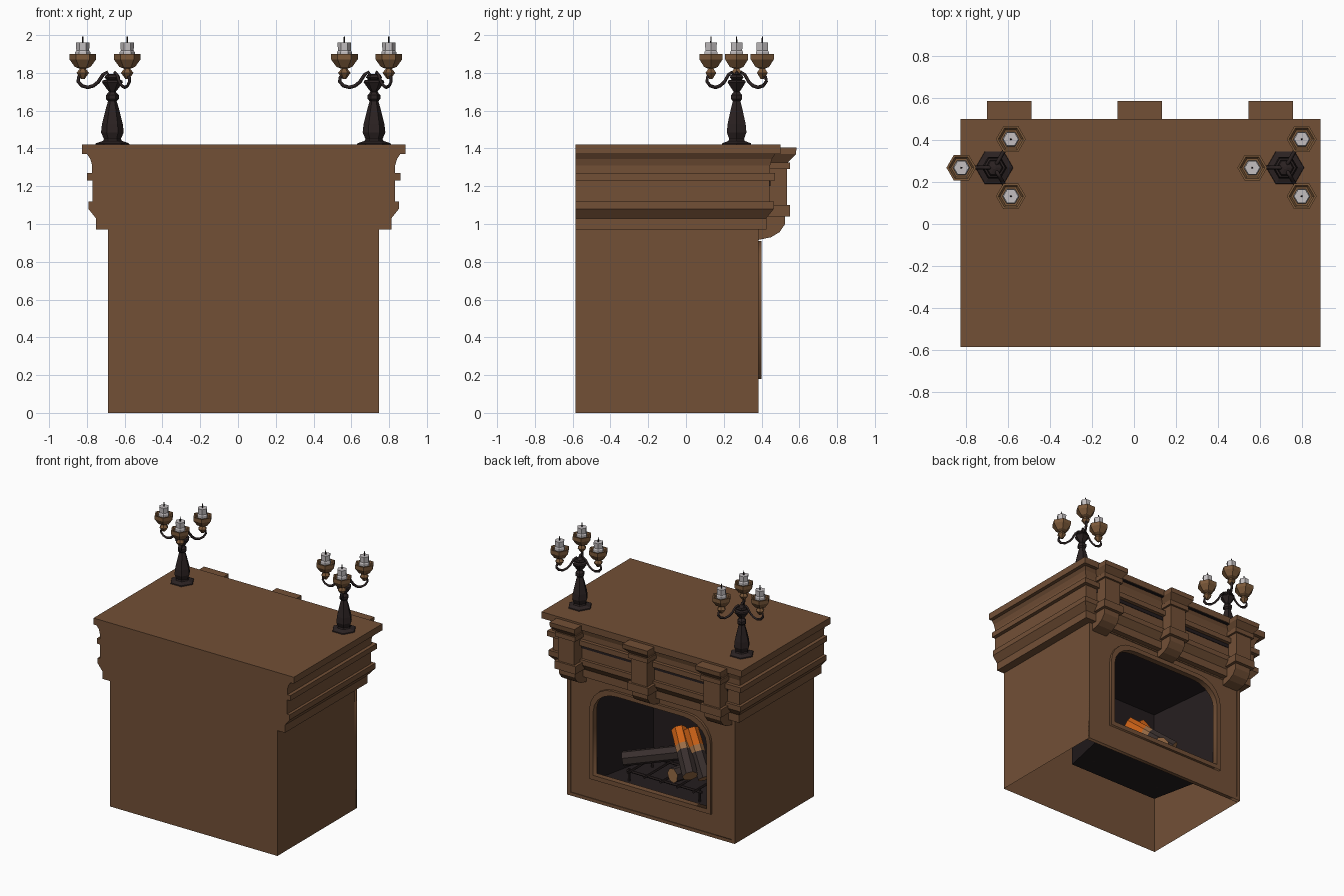
import bpy, bmesh, math
from mathutils import Vector, Matrix

if "Cube" in bpy.data.objects:
    bpy.data.objects.remove(bpy.data.objects["Cube"])

CX = 0.03                      # the chimney piece is slightly off centre
HX, YB, YF = 0.717, -0.585, 0.385


def mat(name, r, g, b):
    m = bpy.data.materials.new(name)
    m.diffuse_color = (r, g, b, 1)
    m.use_nodes = True
    m.node_tree.nodes["Principled BSDF"].inputs["Base Color"].default_value = m.diffuse_color
    return m


WOOD = mat("brown wood", 0.17, 0.08, 0.037)
SOOT = mat("soot black", 0.017, 0.012, 0.013)
IRON = mat("dark iron", 0.024, 0.016, 0.016)
BRASS = mat("old brass", 0.2, 0.1, 0.042)
WAX = mat("white wax", 0.55, 0.52, 0.53)
BARK = mat("charred bark", 0.04, 0.028, 0.026)
CUT = mat("cut timber", 0.32, 0.15, 0.06)
EMBER = mat("ember orange", 0.6, 0.12, 0.008)


def finish(name, bm, mats):
    bmesh.ops.recalc_face_normals(bm, faces=bm.faces)
    me = bpy.data.meshes.new(name)
    bm.to_mesh(me)
    bm.free()
    for m in mats:
        me.materials.append(m)
    ob = bpy.data.objects.new(name, me)
    bpy.context.collection.objects.link(ob)
    return ob


def loft(name, loops, mats, seg_mats=None, caps=(True, True), M=None):
    """Skin a list of equal-length closed loops; seg_mats gives bottom cap, segments, top cap."""
    bm = bmesh.new()
    vs = [[bm.verts.new(M @ Vector(p) if M else p) for p in lp] for lp in loops]
    n = len(loops[0])
    sm = seg_mats or [0] * (len(loops) + 1)
    if caps[0]:
        bm.faces.new(vs[0]).material_index = sm[0]
    for k in range(len(vs) - 1):
        for i in range(n):
            j = (i + 1) % n
            bm.faces.new((vs[k][i], vs[k][j], vs[k + 1][j], vs[k + 1][i])).material_index = sm[k + 1]
    if caps[1]:
        bm.faces.new(vs[-1]).material_index = sm[-1]
    return finish(name, bm, mats)


def lathe(name, prof, mats, sides=6, seg_mats=None, M=None):
    loops = [[(r * math.cos(2 * math.pi * i / sides), r * math.sin(2 * math.pi * i / sides), z)
              for i in range(sides)] for r, z in prof]
    return loft(name, loops, mats, seg_mats, M=M)


def stack(name, cx, yb, rows, mat_, caps=(True, True)):
    """Rectangular rings (half width, front y, z) sharing one flat rear plane."""
    return loft(name, [[(cx - w, yb, z), (cx + w, yb, z), (cx + w, y, z), (cx - w, y, z)]
                       for w, y, z in rows], [mat_], caps=caps)


def box(name, x0, x1, y0, y1, z0, z1, m):
    return stack(name, (x0 + x1) / 2, y0, [((x1 - x0) / 2, y1, z0), ((x1 - x0) / 2, y1, z1)], m)


def between(a, b):
    a, b = Vector(a), Vector(b)
    return Matrix.Translation(a) @ (b - a).to_track_quat('Z', 'Y').to_matrix().to_4x4(), (b - a).length


def rod(name, a, b, r, m, sides=6):
    M, L = between(a, b)
    return lathe(name, [(r, 0), (r, L)], [m], sides, M=M)


def curve_mesh(name, splines, m, cyclic, **props):
    """Convert polyline splines to a mesh (filled plate or round tube)."""
    cu = bpy.data.curves.new(name, 'CURVE')
    for k, v in props.items():
        setattr(cu, k, v)
    for pts in splines:
        s = cu.splines.new('POLY')
        s.points.add(len(pts) - 1)
        for p, c in zip(s.points, pts):
            p.co = (*c, 1)
        s.use_cyclic_u = cyclic
    tmp = bpy.data.objects.new(name, cu)
    bpy.context.collection.objects.link(tmp)
    bpy.context.view_layer.update()
    me = bpy.data.meshes.new_from_object(tmp.evaluated_get(bpy.context.evaluated_depsgraph_get()))
    bpy.data.objects.remove(tmp)
    me.name = name
    me.materials.clear()
    me.materials.append(m)
    ob = bpy.data.objects.new(name, me)
    bpy.context.collection.objects.link(ob)
    return ob


def plate(name, outer, inner, y0, y1, m):
    """Upright plate in the xz plane with a hole."""
    ob = curve_mesh(name, [[(x, z, 0) for x, z in outer], [(x, z, 0) for x, z in inner]], m, True,
                    dimensions='2D', fill_mode='BOTH', extrude=(y1 - y0) / 2)
    ob.data.transform(Matrix.Translation((0, (y0 + y1) / 2, 0)) @ Matrix.Rotation(math.pi / 2, 4, 'X'))
    return ob


def arch(g):
    """Basket arch outline grown by g."""
    w, z0, zs, rx, rz = 0.485 + g, 0.215 - g, 0.71, 0.2, 0.165 + g
    a = [math.pi / 2 * i / 5 for i in range(6)]
    right = [(w - rx + rx * math.cos(t), zs + rz * math.sin(t)) for t in a]
    half = [(w, z0)] + right
    return [(CX + x, z) for x, z in half] + [(CX - x, z) for x, z in reversed(half)]


def rect(w, z0, z1):
    return [(CX - w, z0), (CX + w, z0), (CX + w, z1), (CX - w, z1)]


# Body shell: three walls open underneath, plus a wall with the arched opening
bm = bmesh.new()
vs = [[bm.verts.new((CX + x, y, z)) for x, y in ((-HX, YF), (-HX, YB), (HX, YB), (HX, YF))] for z in (0, 0.98)]
for i in range(3):
    bm.faces.new((vs[0][i], vs[0][i + 1], vs[1][i + 1], vs[1][i]))
finish("body_walls", bm, [WOOD])
plate("hearth_wall", rect(HX, 0, 0.98), arch(0), YF - 0.03, YF - 0.006, WOOD)
plate("hearth_panel_border", rect(HX, 0, 0.98), rect(HX - 0.03, 0.025, 0.96), YF - 0.008, YF, WOOD)
plate("arch_frame", arch(0.035), arch(0), YF - 0.02, YF + 0.014, WOOD)

# Firebox: tapered, open towards the arch
loft("firebox", [[(CX + s * w, y, z) for s, z in ((-1, 0.155), (1, 0.155), (1, zt), (-1, zt))]
                 for w, y, zt in ((0.51, YF - 0.03, 0.91), (0.39, -0.2, 0.86))], [SOOT], caps=(False, True))

# Cornice: moulding profile (overhang, z) carried around three sides
prof = [(0.065, 0.97), (0.065, 1.03), (0.105, 1.08), (0.105, 1.12), (0.083, 1.12), (0.083, 1.23),
        (0.112, 1.23), (0.112, 1.27), (0.085, 1.27), (0.085, 1.31), (0.095, 1.345), (0.112, 1.37),
        (0.14, 1.37), (0.14, 1.42)]
stack("mantel_cornice", CX, YB, [(HX + o, YF + o - 0.025, z) for o, z in prof], WOOD)
box("shadow_gap_low", CX - 0.7, CX + 0.7, 0.44, 0.447, 1.2, 1.227, SOOT)
box("shadow_gap_high", CX - 0.7, CX + 0.7, 0.474, 0.494, 1.365, 1.371, SOOT)

# Three scroll corbels
for k, cx in enumerate((-0.595, 0.028, 0.652)):
    stack(f"corbel_block_{k}", cx, 0.39,
          [(0.09, 0.55, 1.04), (0.09, 0.55, 1.10), (0.07, 0.535, 1.10), (0.07, 0.535, 1.29), (0.085, 0.55, 1.29),
           (0.085, 0.55, 1.325), (0.075, 0.538, 1.325), (0.106, 0.582, 1.37), (0.106, 0.585, 1.405)], WOOD)
    side = [(0.38, 1.05), (0.525, 1.05), (0.525, 1.0), (0.495, 0.957), (0.45, 0.93), (0.38, 0.915)]
    loft(f"corbel_scroll_{k}", [[(cx + s * 0.068, y, z) for y, z in side] for s in (-1, 1)], [WOOD])

# Grate
for k in range(5):
    x = CX - 0.28 + 0.14 * k
    rod(f"grate_bar_{k}", (x, -0.1, 0.24), (x, 0.27, 0.24), 0.009, IRON)
for k, y in enumerate((-0.06, 0.22)):
    rod(f"grate_rail_{k}", (CX - 0.32, y, 0.23), (CX + 0.32, y, 0.23), 0.01, IRON)
    for s in (-1, 1):
        rod(f"grate_leg_{k}_{s}", (CX + s * 0.3, y, 0.155), (CX + s * 0.3, y, 0.25), 0.01, IRON)

# Logs: bark with cut ends; two of them glow at the upper end
logs = [((0.40, 0.2, 0.30), (0.02, -0.02, 0.37), False), ((-0.06, 0.25, 0.31), (-0.15, -0.1, 0.3), False),
        ((-0.19, 0.22, 0.33), (0.06, 0.0, 0.54), True), ((-0.25, 0.12, 0.29), (-0.04, 0.0, 0.57), True)]
for k, (a, b, hot) in enumerate(logs):
    M, L = between(a, b)
    r = 0.056
    if hot:
        lathe(f"burning_log_{k}", [(r, 0), (r, L * 0.52), (r, L * 0.65), (r, L)], [BARK, CUT, EMBER], 7,
              [1, 0, 1, 2, 2], M)
    else:
        lathe(f"log_{k}", [(r, 0), (r, L)], [BARK, CUT], 7, [1, 0, 1], M)

# Candelabra: hexagonal stem, three S-shaped arms, cups and candles
stem = [(0.09, 1.42), (0.088, 1.427), (0.05, 1.44), (0.045, 1.45), (0.06, 1.485), (0.055, 1.53), (0.035, 1.61),
        (0.023, 1.65), (0.034, 1.662), (0.034, 1.682), (0.018, 1.7), (0.03, 1.715), (0.055, 1.75), (0.052, 1.76),
        (0.03, 1.765), (0.042, 1.775), (0.036, 1.788), (0.008, 1.795)]
cup = [(0.01, 1.768), (0.033, 1.8), (0.016, 1.822), (0.042, 1.832), (0.068, 1.868), (0.071, 1.872),
       (0.071, 1.9), (0.06, 1.9), (0.05, 1.89)]
arm = [(0.015, 1.775), (0.03, 1.803), (0.05, 1.79), (0.075, 1.752), (0.1, 1.732), (0.13, 1.723), (0.162, 1.732),
       (0.182, 1.755), (0.178, 1.778), (0.157, 1.786)]
for side, cx in (("left", -0.665), ("right", 0.72)):
    lathe(f"candelabra_stem_{side}", stem, [IRON], M=Matrix.Translation((cx, 0.268, 0)))
    for k, deg in enumerate((180, 60, -60)):
        t = math.radians(deg)
        c, s = math.cos(t), math.sin(t)
        curve_mesh(f"candle_arm_{side}_{k}", [[(cx + r * c, 0.268 + r * s, z) for r, z in arm]], IRON, False,
                   dimensions='3D', bevel_depth=0.0095, bevel_resolution=0, use_fill_caps=True)
        M = Matrix.Translation((cx + 0.157 * c, 0.268 + 0.157 * s, 0))
        lathe(f"candle_cup_{side}_{k}", cup, [BRASS], M=M)
        lathe(f"candle_{side}_{k}", [(0.04, 1.89), (0.04, 1.91), (0.034, 1.918), (0.036, 1.96)], [WAX], M=M)
        lathe(f"wick_{side}_{k}", [(0.005, 1.955), (0.003, 1.993)], [SOOT], M=M)
